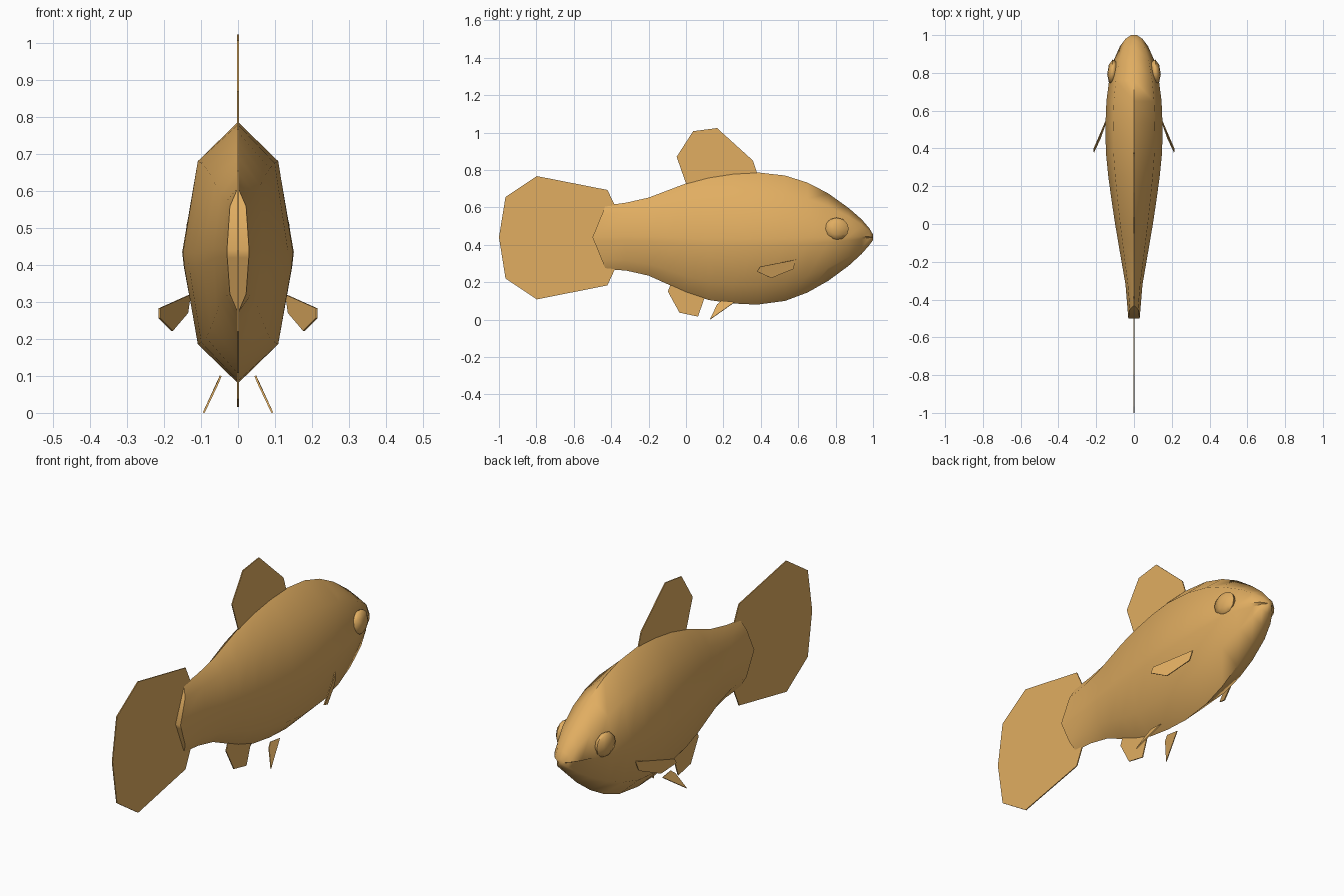
import bpy
import bmesh
import math
from mathutils import Vector

if "Cube" in bpy.data.objects:
    bpy.data.objects.remove(bpy.data.objects["Cube"], do_unlink=True)

gold = bpy.data.materials.new("golden_scale")
gold.use_nodes = True
COLOUR = (0.75, 0.42, 0.12, 1)
gold.diffuse_color = COLOUR
gold.node_tree.nodes["Principled BSDF"].inputs["Base Color"].default_value = COLOUR


def finish(name, bm, smooth=False):
    bmesh.ops.recalc_face_normals(bm, faces=bm.faces)
    mesh = bpy.data.meshes.new(name)
    bm.to_mesh(mesh)
    bm.free()
    mesh.materials.append(gold)
    obj = bpy.data.objects.new(name, mesh)
    bpy.context.collection.objects.link(obj)
    if smooth:
        bpy.ops.object.select_all(action="DESELECT")
        obj.select_set(True)
        bpy.context.view_layer.objects.active = obj
        bpy.ops.object.shade_smooth_by_angle(angle=math.radians(60))
    return obj


def fin(name, points):
    """Thin plate through the given outline."""
    bm = bmesh.new()
    bm.faces.new([bm.verts.new(p) for p in points])
    obj = finish(name, bm)
    plate = obj.modifiers.new("thickness", "SOLIDIFY")
    plate.thickness = 0.005
    plate.offset = 0


# Body stations: y, half width, bottom z, top z
stations = [
    (-0.43, 0.03, 0.27, 0.61), (-0.32, 0.045, 0.262, 0.625),
    (-0.2, 0.066, 0.235, 0.652), (-0.1, 0.083, 0.19, 0.69),
    (0.0, 0.1, 0.145, 0.728), (0.12, 0.118, 0.105, 0.76),
    (0.25, 0.136, 0.086, 0.78), (0.38, 0.149, 0.08, 0.787),
    (0.53, 0.151, 0.1, 0.77), (0.65, 0.146, 0.145, 0.732),
    (0.76, 0.132, 0.207, 0.675), (0.87, 0.106, 0.288, 0.596),
    (0.94, 0.075, 0.352, 0.535), (0.98, 0.045, 0.398, 0.488),
    (1.0, 0.016, 0.425, 0.455),
]
# One side of the section: width factor, height factor (bottom to top)
side = [(0, -1), (0.73, -0.7), (0.97, -0.12), (1, 0), (0.73, 0.7), (0, 1)]
LIP = 2

bm = bmesh.new()
rings = []
for i, (y, w, low, high) in enumerate(stations):
    mid, half = (low + high) / 2, (high - low) / 2
    right = []
    for k, (fx, fz) in enumerate(side):
        if k == LIP and y > 0.9:
            fx = 0.7    # mouth crease
        yy = y - 0.07 * (1 - abs(fz)) if i == 0 else y    # pointed tail root
        right.append((fx * w, yy, mid + fz * half))
    left = [(-x, yy, z) for x, yy, z in reversed(right[1:-1])]
    rings.append([bm.verts.new(p) for p in right + left])
n = len(rings[0])
for a, b in zip(rings, rings[1:]):
    for k in range(n):
        bm.faces.new((a[k], a[(k + 1) % n], b[(k + 1) % n], b[k]))
for k in range(1, len(side) - 1):    # close the tail root across its width
    m, p = n - k, n - k - 1
    a = rings[0]
    quad = (a[k], a[k + 1], a[p], a[m])
    if k + 1 < len(side) - 1:
        bm.faces.new(quad)
bm.faces.new((rings[0][0], rings[0][1], rings[0][-1]))
top = len(side) - 1
bm.faces.new((rings[0][top - 1], rings[0][top], rings[0][top + 1]))
bm.faces.new(rings[-1])
finish("body", bm, smooth=True)

# Fins on the centre line, outlines in (y, z)
centre_fins = {
    "tail_fin": [(-1, 0.44), (-0.965, 0.655), (-0.797, 0.767), (-0.42, 0.693),
                 (-0.38, 0.61), (-0.38, 0.27), (-0.42, 0.183),
                 (-0.797, 0.108), (-0.965, 0.22)],
    "dorsal_fin": [(0, 0.7), (0, 0.728), (-0.05, 0.87), (0.038, 1.007),
                   (0.166, 1.024), (0.358, 0.85), (0.385, 0.77)],
    "anal_fin": [(-0.07, 0.22), (-0.097, 0.15), (-0.035, 0.037),
                 (0.064, 0.016), (0.1, 0.118), (0.1, 0.2)],
}
for name, outline in centre_fins.items():
    fin(name, [(0, y, z) for y, z in outline])

# Paired fins and eyes
pectoral = [(0.13, 0.588, 0.32), (0.213, 0.396, 0.283), (0.213, 0.38, 0.257),
            (0.178, 0.455, 0.222), (0.137, 0.572, 0.27)]
pelvic = [(0.093, 0.128, 0), (0.055, 0.166, 0.08),
          (0.047, 0.19, 0.1), (0.05, 0.26, 0.093)]
for label, s in (("left", 1), ("right", -1)):
    fin(label + "_pectoral_fin", [(s * x, y, z) for x, y, z in pectoral])
    fin(label + "_pelvic_fin", [(s * x, y, z) for x, y, z in pelvic])
    bm = bmesh.new()
    bmesh.ops.create_uvsphere(bm, u_segments=8, v_segments=6, radius=1)
    for v in bm.verts:
        v.co = Vector((s * (0.113 + 0.029 * v.co.x),
                       0.805 + 0.065 * v.co.y - 0.012 * v.co.x,
                       0.485 + 0.06 * v.co.z))
    finish(label + "_eye", bm, smooth=True)
